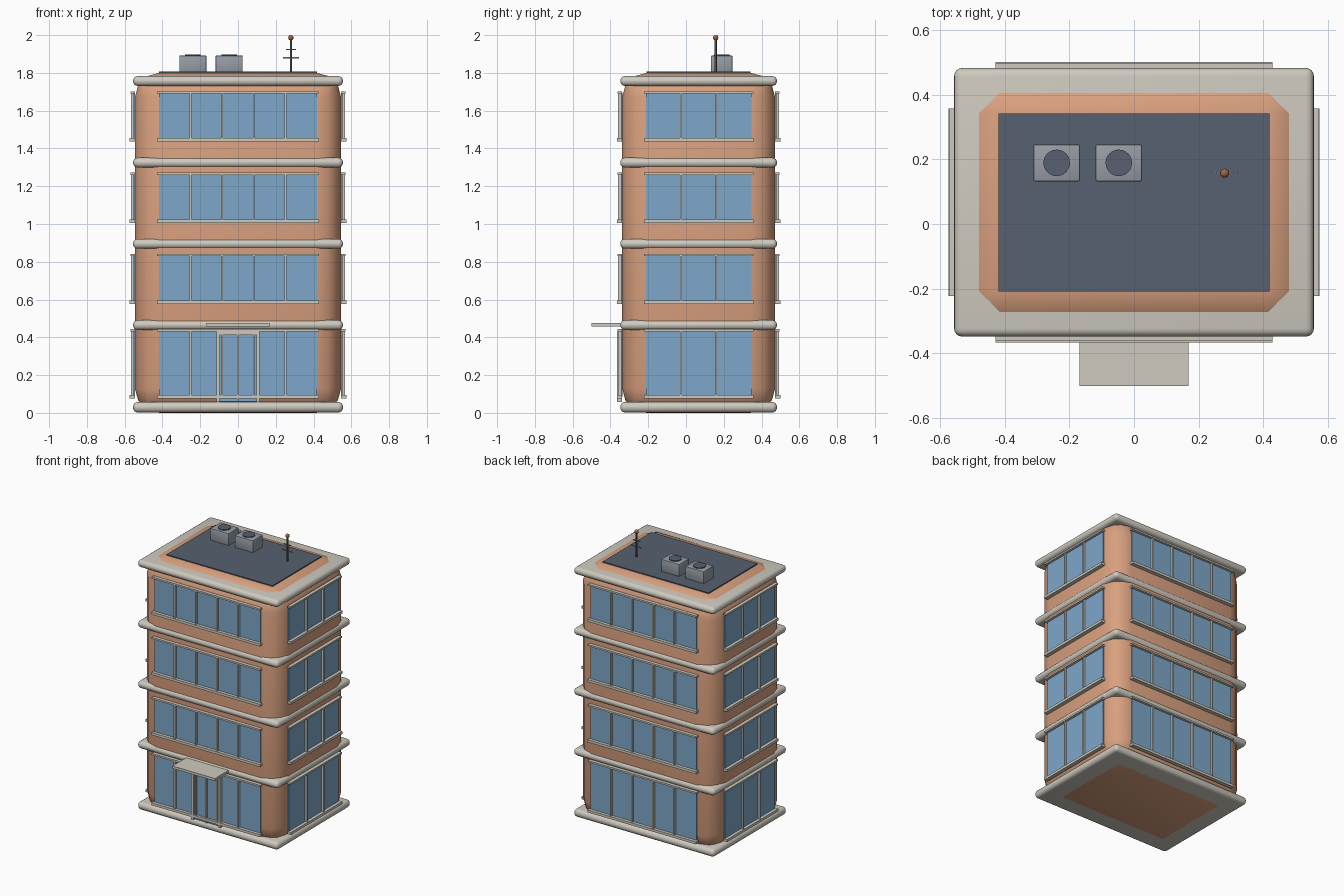
import bpy, bmesh, math
from mathutils import Matrix, Vector

if "Cube" in bpy.data.objects:
    bpy.data.objects.remove(bpy.data.objects["Cube"])

CY = 0.067                      # building centre in y (the canopy sticks out in front)
WX, WY, R = 0.546, 0.405, 0.13  # wall half sizes and corner radius
TOP = 1.80


def material(name, rgb):
    m = bpy.data.materials.new(name)
    m.diffuse_color = (*rgb, 1)
    m.use_nodes = True
    m.node_tree.nodes["Principled BSDF"].inputs["Base Color"].default_value = m.diffuse_color
    return m


WALL = material("terracotta wall", (0.69, 0.35, 0.21))
TRIM = material("pale stone trim", (0.62, 0.59, 0.52))
GLASS = material("blue glass", (0.21, 0.39, 0.59))
ROOF = material("dark slate roof", (0.093, 0.119, 0.162))
METAL = material("grey metal", (0.31, 0.34, 0.38))
DARK = material("dark metal", (0.09, 0.09, 0.10))
COPPER = material("copper", (0.36, 0.13, 0.06))


def finish(name, bm, mat, smooth=False):
    me = bpy.data.meshes.new(name)
    bm.to_mesh(me)
    bm.free()
    me.materials.append(mat)
    ob = bpy.data.objects.new(name, me)
    bpy.context.collection.objects.link(ob)
    if smooth:
        bpy.ops.object.select_all(action='DESELECT')
        ob.select_set(True)
        bpy.context.view_layer.objects.active = ob
        bpy.ops.object.shade_smooth_by_angle(angle=math.radians(40))
    return ob


def boxes(name, spans, mat, bevel=0, segments=3):
    """One object made of boxes, each given as (x0, x1, y0, y1, z0, z1)."""
    bm = bmesh.new()
    for x0, x1, y0, y1, z0, z1 in spans:
        mid = Vector((x0 + x1, y0 + y1, z0 + z1)) / 2
        size = (abs(x1 - x0), abs(y1 - y0), abs(z1 - z0), 1)
        bmesh.ops.create_cube(bm, size=1, matrix=Matrix.Translation(mid) @ Matrix.Diagonal(size))
    if bevel:
        bmesh.ops.bevel(bm, geom=bm.edges[:], offset=bevel, segments=segments,
                        profile=0.5, affect='EDGES')
    return finish(name, bm, mat, bevel > 0)


def cylinder(name, x, y, z0, z1, r, mat, n=24):
    bm = bmesh.new()
    bmesh.ops.create_cone(bm, cap_ends=True, segments=n, radius1=r, radius2=r, depth=z1 - z0,
                          matrix=Matrix.Translation((x, y, (z0 + z1) / 2)))
    return finish(name, bm, mat, True)


def around(hx, hy, z0, z1):
    return (-hx, hx, CY - hy, CY + hy, z0, z1)


# Rounded main body
boxes("wall", [around(WX, WY, 0, TOP)], WALL, R, 3)

# Rounded plinth, floor bands and cornice
boxes("plinth", [around(0.556, 0.415, 0.002, 0.058)], TRIM, 0.026, 4)
for i, z in enumerate((0.465, 0.895, 1.325, 1.757)):
    name = "cornice" if i == 3 else f"floor_band_{i + 1}"
    boxes(name, [around(0.556, 0.415, z - 0.026, z + 0.026)], TRIM, 0.025, 4)


def on_side(side, u0, u1, z0, z1, out0, out1):
    """Box on a facade: u runs along it, out is the distance beyond the wall face."""
    axis, s = side
    if axis == 'y':
        return (u0, u1, CY + s * (WY + out0), CY + s * (WY + out1), z0, z1)
    return (s * (WX + out0), s * (WX + out1), CY + u0, CY + u1, z0, z1)


# Window strips: glass, mullions, head rail and sill on all four sides
SIDES = {"front": ('y', -1), "back": ('y', 1), "right": ('x', 1), "left": ('x', -1)}
STOREYS = [(0.085, 0.438)] + [(z + 0.12, z + 0.371) for z in (0.465, 0.895, 1.325)]
for label, side in SIDES.items():
    half, panes = (0.418, 5) if side[0] == 'y' else (0.280, 3)
    glass, bars = [], []
    for z0, z1 in STOREYS:
        glass.append(on_side(side, -half, half, z0, z1, -0.002, 0.006))
        for k in range(1, panes):
            u = -half + 2 * half * k / panes
            bars.append(on_side(side, u - 0.005, u + 0.005, z0, z1, 0, 0.021))
        e = half + 0.01
        bars.append(on_side(side, -e, e, z1 - 0.006, z1 + 0.006, 0, 0.024))
        bars.append(on_side(side, -e, e, z0 - 0.009, z0 + 0.009, 0, 0.028))
    boxes(f"{label}_glass", glass, GLASS)
    boxes(f"{label}_window_frames", bars, TRIM)

# Entrance door with frame and canopy
F = SIDES["front"]
boxes("door_glass", [on_side(F, -0.11, 0.11, 0.06, 0.42, 0, 0.012)], GLASS)
boxes("door_frame", [on_side(F, s * 0.106 - 0.009, s * 0.106 + 0.009, 0.058, 0.43, 0, 0.027)
                     for s in (-1, 1)]
      + [on_side(F, -0.115, 0.115, 0.412, 0.43, 0, 0.027),
         on_side(F, -0.005, 0.005, 0.06, 0.42, 0, 0.022)], TRIM)
boxes("canopy", [(-0.168, 0.168, -0.5, CY - WY, 0.458, 0.476)], TRIM)

# Roof surface
boxes("roof_panel", [around(0.418, 0.275, TOP - 0.01, TOP + 0.007)], ROOF)

# Air conditioning units with round fans
for i, x in enumerate((-0.239, -0.047)):
    boxes(f"air_unit_{i + 1}", [(x - 0.072, x + 0.072, 0.132, 0.246, TOP, 1.892)],
          METAL, 0.005, 2)
    cylinder(f"air_unit_fan_{i + 1}", x, 0.189, 1.885, 1.898, 0.041, ROOF)

# Roof antenna
AX, AY = 0.28, 0.157
cylinder("antenna_pole", AX, AY, TOP, 1.985, 0.006, DARK, 12)
boxes("antenna_crossbars", [(AX - w, AX + w, AY - 0.003, AY + 0.003, z - 0.003, z + 0.003)
                            for w, z in ((0.042, 1.88), (0.027, 1.923))], METAL)
bm = bmesh.new()
bmesh.ops.create_uvsphere(bm, u_segments=16, v_segments=10, radius=0.014,
                          matrix=Matrix.Translation((AX, AY, 1.986)))
finish("antenna_tip", bm, COPPER, True)
